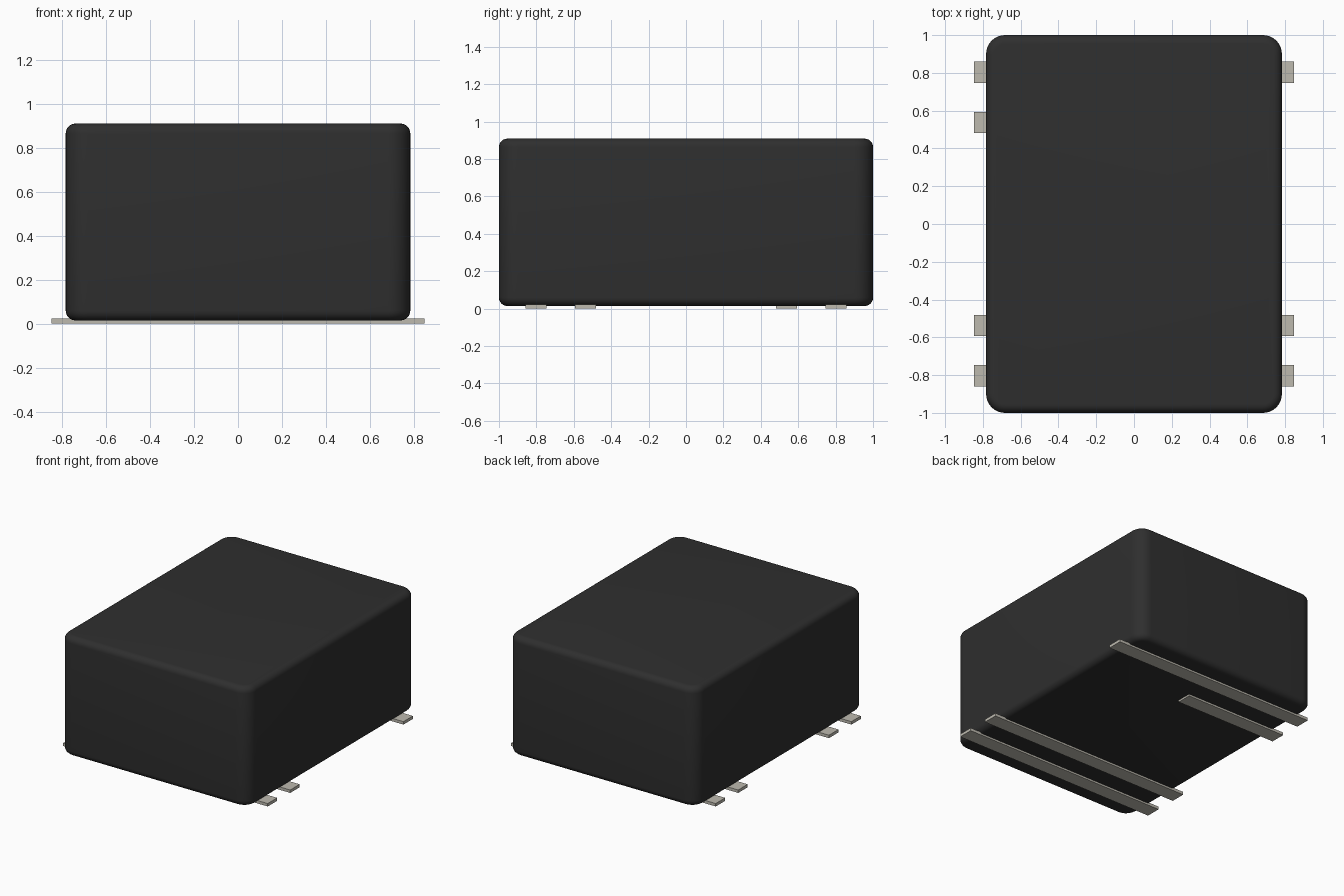
import bpy
import bmesh
import math

cube = bpy.data.objects.get("Cube")
if cube:
    bpy.data.objects.remove(cube, do_unlink=True)


def make_material(name, color):
    mat = bpy.data.materials.new(name)
    mat.use_nodes = True
    mat.diffuse_color = (*color, 1)
    mat.node_tree.nodes["Principled BSDF"].inputs["Base Color"].default_value = (*color, 1)
    return mat


def add_box(name, x0, x1, y0, y1, z0, z1, mat):
    bpy.ops.mesh.primitive_cube_add(size=1, location=((x0 + x1) / 2, (y0 + y1) / 2, (z0 + z1) / 2))
    obj = bpy.context.object
    obj.name = name
    obj.scale = (x1 - x0, y1 - y0, z1 - z0)
    bpy.ops.object.transform_apply(location=False, rotation=False, scale=True)
    obj.data.materials.append(mat)
    return obj


black = make_material("black plastic", (0.028, 0.028, 0.028))
metal = make_material("grey metal", (0.51, 0.49, 0.43))

# Body: wide rounding on the upright edges, then a tighter one on the rims
body = add_box("body", -0.783, 0.783, -1, 1, 0.014, 0.909, black)
bm = bmesh.new()
bm.from_mesh(body.data)
upright = [e for e in bm.edges if abs(e.verts[0].co.z - e.verts[1].co.z) > 0.1]
bmesh.ops.bevel(bm, geom=upright, offset=0.1, segments=8, profile=0.5, affect='EDGES')
rims = [e for e in bm.edges if abs(e.verts[0].co.z - e.verts[1].co.z) < 0.01]
bmesh.ops.bevel(bm, geom=rims, offset=0.045, segments=6, profile=0.5, affect='EDGES')
bm.to_mesh(body.data)
bm.free()
bpy.ops.object.shade_smooth_by_angle(angle=math.radians(35))

# Contact strips under the body; one stops at the middle
strips = [
    ("front_outer_strip", -0.803, 0.848),
    ("front_inner_strip", -0.537, 0.848),
    ("back_inner_half_strip", 0.537, 0.0),
    ("back_outer_strip", 0.803, 0.848),
]
for name, y, x_end in strips:
    add_box(name, -0.848, x_end, y - 0.056, y + 0.056, 0, 0.022, metal)
